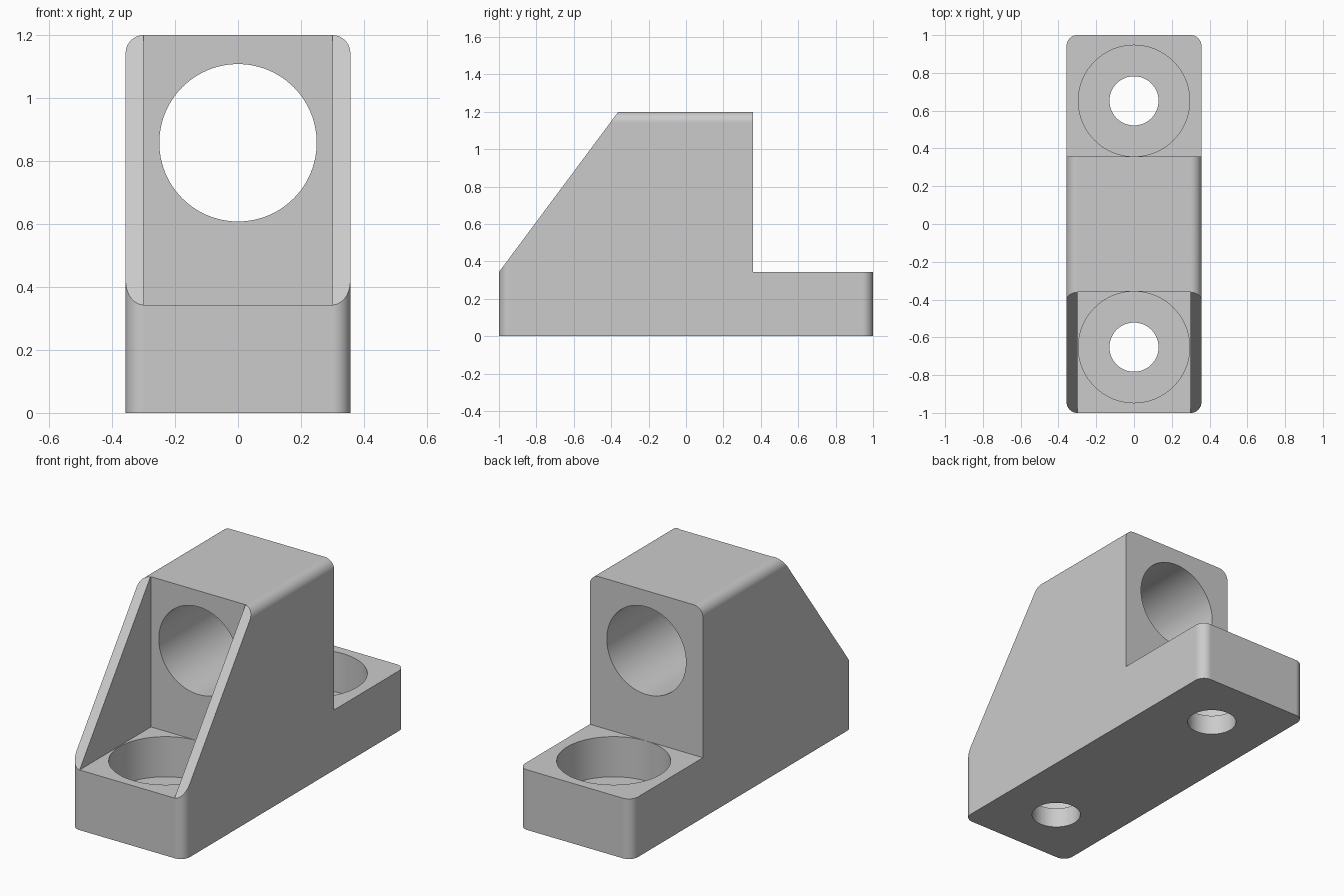
import bpy, bmesh, math
from mathutils import Matrix

if "Cube" in bpy.data.objects:
    bpy.data.objects.remove(bpy.data.objects["Cube"])

W, BASE, TOP, BLOCK, R = 0.357, 0.343, 1.2, 0.357, 0.057

grey = bpy.data.materials.new("light grey")
grey.diffuse_color = (0.6, 0.6, 0.6, 1)
grey.use_nodes = True
grey.node_tree.nodes["Principled BSDF"].inputs["Base Color"].default_value = grey.diffuse_color


def make_object(name, bm):
    bmesh.ops.recalc_face_normals(bm, faces=bm.faces)
    mesh = bpy.data.meshes.new(name)
    bm.to_mesh(mesh)
    bm.free()
    obj = bpy.data.objects.new(name, mesh)
    mesh.materials.append(grey)
    bpy.context.collection.objects.link(obj)
    return obj


def prism(name, profile, half_width):
    """Side profile of (y, z) points extruded along x."""
    bm = bmesh.new()
    face = bm.faces.new([bm.verts.new((-half_width, y, z)) for y, z in profile])
    ext = bmesh.ops.extrude_face_region(bm, geom=[face])
    verts = [v for v in ext["geom"] if isinstance(v, bmesh.types.BMVert)]
    bmesh.ops.translate(bm, verts=verts, vec=(2 * half_width, 0, 0))
    return make_object(name, bm)


def cylinder(name, radius, depth, matrix):
    bm = bmesh.new()
    bmesh.ops.create_cone(bm, cap_ends=True, segments=96, radius1=radius,
                          radius2=radius, depth=depth, matrix=matrix)
    return make_object(name, bm)


# Full block with rounded upright corners and rounded long top edges
bm = bmesh.new()
bmesh.ops.create_cube(bm, size=1, matrix=Matrix.Translation((0, 0, TOP / 2))
                      @ Matrix.Diagonal((2 * W, 2, TOP, 1)))
edges = []
for e in bm.edges:
    d = e.verts[1].co - e.verts[0].co
    upright = abs(d.z) > 0.5
    long_top = abs(d.y) > 0.5 and e.verts[0].co.z > 0.5
    if upright or long_top:
        edges.append(e)
bmesh.ops.bevel(bm, geom=edges, offset=R, segments=10, profile=0.5, affect='EDGES')
body = make_object("bearing_bracket", bm)

# Back step, front slope and the pocket between the side webs
slope = (TOP - BASE) / (1 - 0.362)
cutters = [
    prism("back_step_cutter", [(BLOCK, BASE), (1.5, BASE), (1.5, 1.6), (BLOCK, 1.6)], 0.6),
    prism("slope_cutter", [(-1.2, BASE - 0.2 * slope), (-0.162, TOP + 0.2 * slope),
                           (-1.2, TOP + 0.2 * slope)], 0.6),
    prism("pocket_cutter", [(-1.5, BASE), (-BLOCK, BASE), (-BLOCK, 1.6), (-1.5, 1.6)], 0.2995),
    # Horizontal bore
    cylinder("bore_cutter", 0.25, 1.6, Matrix.Translation((0, 0, 0.858))
             @ Matrix.Rotation(math.pi / 2, 4, 'X')),
]
# Counterbored screw holes at both ends
for side, y in (("front", -0.652), ("back", 0.652)):
    cutters.append(cylinder(side + "_counterbore_cutter", 0.2945, 0.386,
                            Matrix.Translation((0, y, 0.114 + 0.193))))
    cutters.append(cylinder(side + "_screw_hole_cutter", 0.13, 0.5,
                            Matrix.Translation((0, y, 0))))

bpy.context.view_layer.objects.active = body
body.select_set(True)
for c in cutters:
    mod = body.modifiers.new(c.name, 'BOOLEAN')
    mod.operation = 'DIFFERENCE'
    mod.solver = 'EXACT'
    mod.object = c
    bpy.ops.object.modifier_apply(modifier=mod.name)
    bpy.data.objects.remove(c, do_unlink=True)

# Smooth curves with flat large faces
bpy.ops.object.shade_smooth_by_angle(angle=math.radians(25))
weighted = body.modifiers.new("flat_faces", 'WEIGHTED_NORMAL')
weighted.keep_sharp = True
